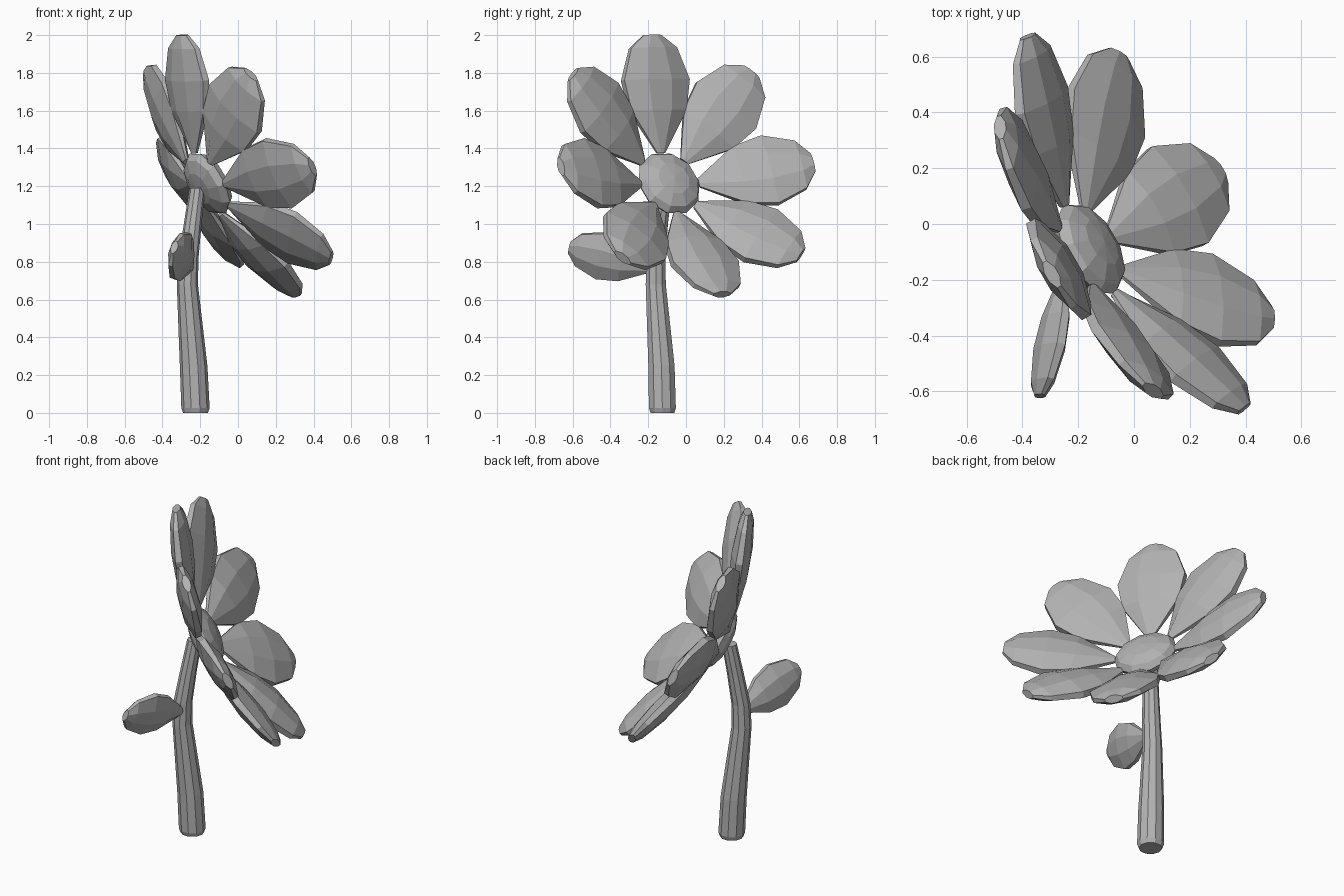
import bpy, bmesh
from math import sin, cos, radians, tau
from mathutils import Matrix, Vector

cube = bpy.data.objects.get("Cube")
if cube:
    bpy.data.objects.remove(cube)

grey = bpy.data.materials.new("plain_grey")
grey.use_nodes = True
colour = (0.45, 0.45, 0.45, 1)
grey.diffuse_color = colour
grey.node_tree.nodes["Principled BSDF"].inputs["Base Color"].default_value = colour


def add_object(name, bm, matrix=Matrix()):
    bmesh.ops.recalc_face_normals(bm, faces=bm.faces[:])
    mesh = bpy.data.meshes.new(name)
    bm.to_mesh(mesh)
    bm.free()
    mesh.materials.append(grey)
    ob = bpy.data.objects.new(name, mesh)
    ob.matrix_world = matrix
    bpy.context.collection.objects.link(ob)
    return ob


def loft(rings):
    """Skin a row of equal rings and cap both ends."""
    bm = bmesh.new()
    rows = [[bm.verts.new(p) for p in ring] for ring in rings]
    n = len(rows[0])
    for a, b in zip(rows, rows[1:]):
        for i in range(n):
            j = (i + 1) % n
            bm.faces.new((a[i], a[j], b[j], b[i]))
    bm.faces.new(rows[0])
    bm.faces.new(rows[-1])
    return bm


def blade(length, half_width, half_thick):
    """Faceted egg-shaped blade along +x, flat side up."""
    half = [(1, 0.35), (0.35, 1), (-0.35, 1), (-1, 0.35)]
    section = half + [(-y, -z) for y, z in half]
    # fraction of length, width, thickness
    stations = [(0, 0.12, 0.3), (0.36, 0.84, 0.9), (0.62, 1, 1),
                (0.89, 0.7, 0.75), (1, 0.26, 0.4)]
    return loft([[(s * length, y * w * half_width, z * t * half_thick)
                  for y, z in section] for s, w, t in stations])


def frame(origin, x_axis, z_axis):
    x = Vector(x_axis).normalized()
    z = Vector(z_axis)
    z = (z - x * z.dot(x)).normalized()
    axes = Matrix((x, z.cross(x), z)).transposed().to_4x4()
    return Matrix.Translation(origin) @ axes


# Flower head: tilted disc with a cup of eight petals
head = frame((-0.16, -0.09, 1.215), (-0.39, -0.24, 0.89), (0.77, 0.44, 0.46))
bm = bmesh.new()
bmesh.ops.create_uvsphere(bm, u_segments=10, v_segments=6, radius=1,
                          matrix=Matrix.Diagonal((0.185, 0.185, 0.07, 1)))
add_object("flower_centre", bm, head)

for k in range(8):
    place = (Matrix.Rotation(k * tau / 8, 4, 'Z') @ Matrix.Translation((0.18, 0, 0))
             @ Matrix.Rotation(radians(-20), 4, 'Y'))
    add_object(f"petal_{k + 1}", blade(0.63, 0.2, 0.055), head @ place)

# Stem: tapered and gently bent
path = [(-0.225, -0.125, 0, 0.066), (-0.225, -0.125, 0.025, 0.075),
        (-0.235, -0.13, 0.25, 0.073), (-0.268, -0.16, 0.68, 0.056),
        (-0.262, -0.16, 0.82, 0.053), (-0.24, -0.14, 1.0, 0.047),
        (-0.215, -0.115, 1.19, 0.042)]
add_object("stem", loft([[(x + r * cos(tau * i / 10), y + r * sin(tau * i / 10), z)
                          for i in range(10)] for x, y, z, r in path]))

# Leaf: a smaller blade standing on edge
leaf = frame((-0.25, -0.18, 0.76), (-0.09, -0.45, 0.12), (0.94, -0.19, -0.3))
add_object("leaf", blade(0.46, 0.13, 0.045), leaf)
